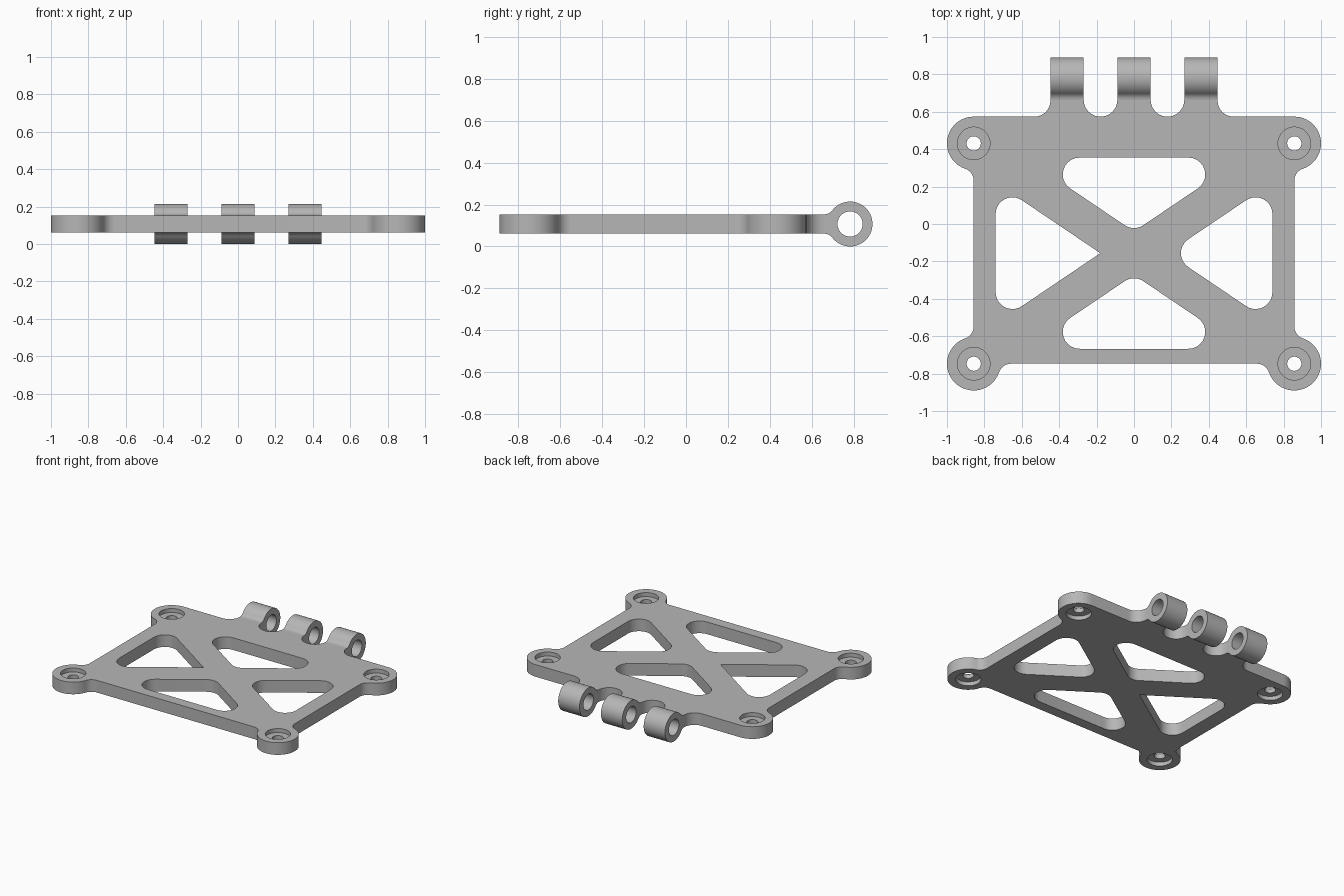
import bpy, bmesh
from math import sin, cos, atan2, sqrt, pi, radians
from mathutils import Vector

cube = bpy.data.objects.get("Cube")
if cube:
    bpy.data.objects.remove(cube, do_unlink=True)

grey = bpy.data.materials.new("plain_grey")
grey.use_nodes = True
colour = (0.47, 0.47, 0.47, 1)
grey.diffuse_color = colour
grey.node_tree.nodes["Principled BSDF"].inputs["Base Color"].default_value = colour


def arc(cx, cy, r, start, end, n=12):
    """Points on an arc, angles in degrees."""
    angles = [radians(start + (end - start) * i / n) for i in range(n + 1)]
    return [(cx + r * cos(a), cy + r * sin(a)) for a in angles]


def circle(cx, cy, r, n=40):
    return arc(cx, cy, r, 0, 360, n)[:-1]


def rounded(corners, radii, n=10):
    """Polygon with each corner replaced by a tangent arc."""
    pts = []
    for i, r in enumerate(radii):
        p = Vector(corners[i])
        a = (Vector(corners[i - 1]) - p).normalized()
        b = (Vector(corners[(i + 1) % len(corners)]) - p).normalized()
        if r == 0:
            pts.append(tuple(p))
            continue
        half = a.angle(b) / 2
        c = p + (a + b).normalized() * r / sin(half)
        s, e = p + a * r / (sin(half) / cos(half)) - c, p + b * r / (sin(half) / cos(half)) - c
        a0 = atan2(s.y, s.x)
        turn = (atan2(e.y, e.x) - a0 + pi) % (2 * pi) - pi
        pts += arc(c.x, c.y, r, a0 * 180 / pi, (a0 + turn) * 180 / pi, n)
    return pts


def solid(name, loops, half, location, rotation=(0, 0, 0)):
    """Extrude an outline with holes symmetrically about its plane."""
    curve = bpy.data.curves.new(name, "CURVE")
    curve.dimensions = "2D"
    curve.fill_mode = "BOTH"
    curve.extrude = half
    for loop in loops:
        spline = curve.splines.new("POLY")
        spline.points.add(len(loop) - 1)
        for point, (x, y) in zip(spline.points, loop):
            point.co = (x, y, 0, 1)
        spline.use_cyclic_u = True
    ob = bpy.data.objects.new(name, curve)
    bpy.context.collection.objects.link(ob)
    ob.location, ob.rotation_euler = location, rotation
    bpy.ops.object.select_all(action="DESELECT")
    ob.select_set(True)
    bpy.context.view_layer.objects.active = ob
    bpy.ops.object.convert(target="MESH")
    ob = bpy.context.view_layer.objects.active
    bm = bmesh.new()
    bm.from_mesh(ob.data)
    bmesh.ops.remove_doubles(bm, verts=bm.verts, dist=0.0002)
    bmesh.ops.recalc_face_normals(bm, faces=bm.faces)
    bm.to_mesh(ob.data)
    bm.free()
    ob.data.materials.clear()
    ob.data.materials.append(grey)
    bpy.ops.object.shade_smooth_by_angle(angle=radians(30))
    return ob


# Main dimensions
mid_z, half_t = 0.107, 0.046
boss_x, front_y, back_y, boss_r = 0.857, -0.747, 0.431, 0.143
hinge_y, hinge_r, hinge_hole = 0.783, 0.107, 0.06
tab_w, tab_step = 0.178, 0.358

# Hinge neck blend
neck = 0.048
neck_d = sqrt((hinge_r + neck) ** 2 - (half_t + neck) ** 2)
phi = atan2(half_t + neck, neck_d) * 180 / pi
tab_y = hinge_y - neck_d

# Right half of the plate outline, front to back
f = 0.068
v = sqrt((boss_r + f) ** 2 - f ** 2)
t = atan2(f, v) * 180 / pi
edge_y = back_y + boss_r
gap_r = (tab_step - tab_w) / 2
fillet = tab_y - edge_y
outer = tab_step + tab_w / 2
side = arc(boss_x - v, front_y - f, f, 90, t)
side += arc(boss_x, front_y, boss_r, 180 + t, 450 - t, 32)[1:]
side += arc(boss_x + f, front_y + v, f, 270 - t, 180)[1:]
side += arc(boss_x + f, back_y - v, f, 180, 90 + t)
side += arc(boss_x, back_y, boss_r, t - 90, 90, 24)[1:]
side += arc(outer + fillet, edge_y + fillet, fillet, 270, 180)
side += arc(tab_step / 2, edge_y + gap_r, gap_r, 0, -180, 20)
outline = side + [(-x, y) for x, y in reversed(side)]

# Triangular windows between the diagonal ribs
cy, slope, r = -0.156, 0.675, 0.09
windows = []
for s in (1, -1):
    tip, base = cy + s * 0.116, cy + s * 0.511
    w = abs(base - tip) / slope
    windows.append(rounded([(0, tip), (w, base), (-w, base)], [r, r, r]))
    h = (0.74 - 0.18) * slope
    windows.append(rounded([(s * 0.18, cy), (s * 0.74, cy + h), (s * 0.74, cy - h)],
                           [r if s > 0 else 0, r, r]))

# Plate with counterbored corner bosses
corners = [(x, y) for x in (-boss_x, boss_x) for y in (front_y, back_y)]
bores = [circle(x, y, 0.087) for x, y in corners]
solid("plate", [outline] + windows + bores, half_t, (0, 0, mid_z))

# Thin webs holding the screw holes inside the bores
for i, (x, y) in enumerate(corners):
    solid(f"screw_seat_{i + 1}", [circle(0, 0, 0.0875), circle(0, 0, 0.038, 32)],
          0.016, (x, y, mid_z))

# Hinge knuckles
drop = half_t + neck
profile = arc(-neck_d, -drop, neck, 90, phi)
profile += arc(0, 0, hinge_r, 180 + phi, 540 - phi, 48)[1:]
profile += arc(-neck_d, drop, neck, -phi, -90)[1:]
for name, i in (("right", -1), ("middle", 0), ("left", 1)):
    solid(f"hinge_knuckle_{name}", [profile, circle(0, 0, hinge_hole)], tab_w / 2,
          (i * tab_step, hinge_y, mid_z), (pi / 2, 0, pi / 2))
